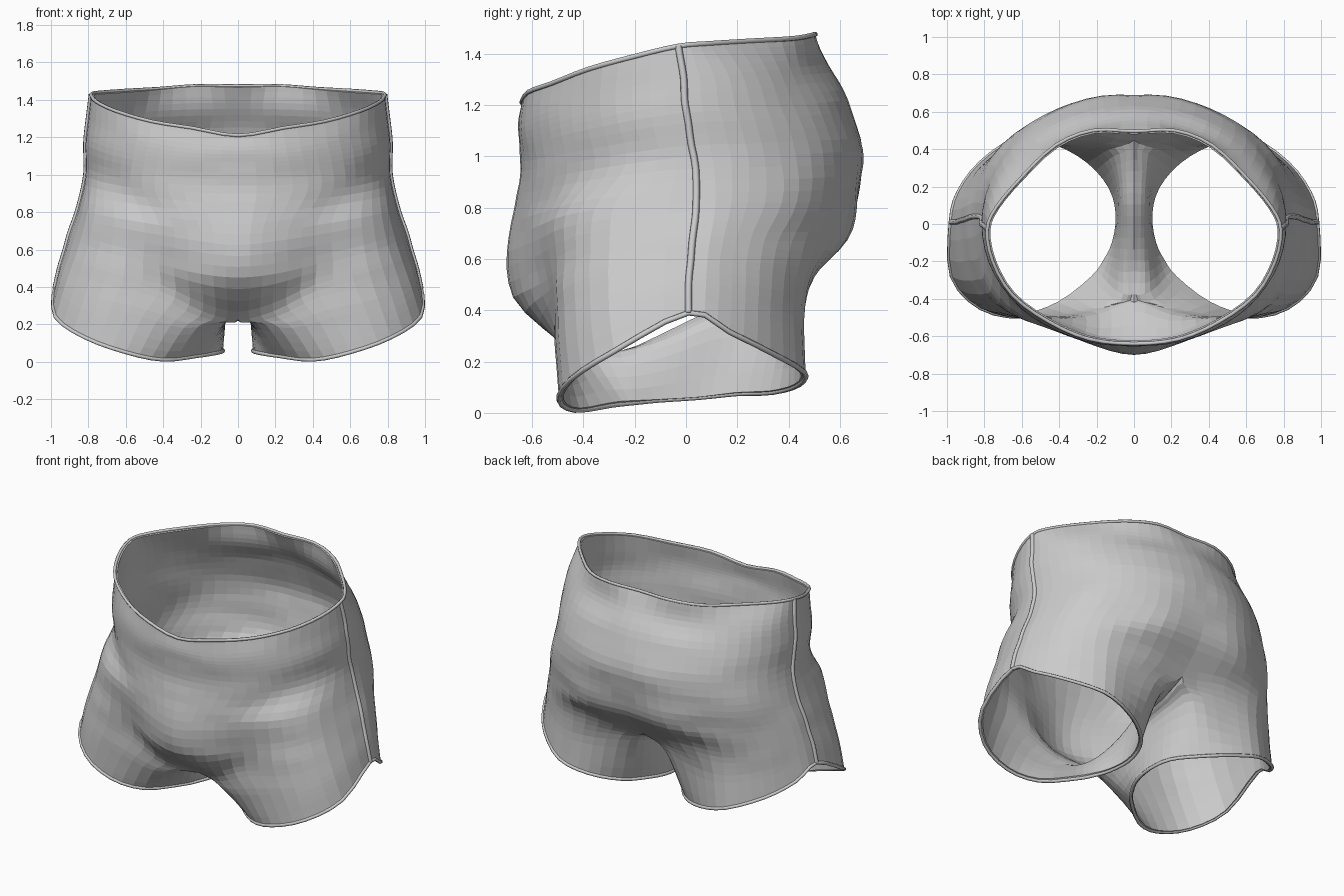
import bpy, bmesh, math
from mathutils import Vector, noise

cube = bpy.data.objects.get("Cube")
if cube:
    bpy.data.objects.remove(cube)

fabric = bpy.data.materials.new("grey fabric")
fabric.use_nodes = True
GREY = (0.6, 0.6, 0.6, 1)
fabric.diffuse_color = GREY
fabric.node_tree.nodes["Principled BSDF"].inputs["Base Color"].default_value = GREY

ACROSS, DOWN = 3, 4          # steps between control points
SPANS = 10                   # outer spans, centre front to centre back


def spline(a, b, c, d, t):
    """Smooth curve from b to c."""
    return 0.5 * (2 * b + (c - a) * t + (2 * a - 5 * b + 4 * c - d) * t * t
                  + (3 * b - a - 3 * c + d) * t ** 3)


def smooth_open(pts, before, after, steps):
    p = [before] + pts + [after]
    out = [spline(*p[i:i + 4], s / steps) for i in range(len(pts) - 1) for s in range(steps)]
    return out + [pts[-1]]


def smooth_closed(pts, steps):
    n = len(pts)
    return [spline(pts[i - 1], pts[i], pts[(i + 1) % n], pts[(i + 2) % n], s / steps)
            for i in range(n) for s in range(steps)]


def flip(v):
    return Vector((-v.x, v.y, v.z))


def smooth_half(pts):
    return smooth_open(pts, flip(pts[1]), flip(pts[-2]), ACROSS)


def body_row(width, front, back, z_front, z_side, z_back, seam_y, fullness, pinch):
    """Half ring round the body, sloping from front to back, full in front and pinched behind."""
    pts = []
    for j in range(SPANS + 1):
        a = math.pi * j / SPANS
        c = math.cos(a)
        depth, z_end, power = (front, z_front, fullness) if c > 0 else (back, z_back, pinch)
        x = width * max(math.sin(a), 0) ** power
        pts.append(Vector((x, depth * abs(c) + seam_y * math.sin(a),
                           z_side + (z_end - z_side) * abs(c) ** 1.3)))
    pts[0].x = pts[-1].x = 0
    return pts


def vectors(rows):
    return [Vector(r) for r in rows]


# Body rings: waist, torso, belly, seat
waist_ring = vectors([
    (0, -.64, 1.21), (.24, -.615, 1.25), (.46, -.52, 1.285), (.65, -.38, 1.34),
    (.755, -.2, 1.39), (.785, -.03, 1.43), (.735, .09, 1.44), (.6, .25, 1.45),
    (.42, .42, 1.46), (.22, .5, 1.475), (0, .495, 1.475)])
torso = [body_row(*r) for r in (
    (.80, -.655, .555, 1.13, 1.31, 1.36, -.01, .97, 1.15),
    (.815, -.65, .63, 1.04, 1.17, 1.22, 0, .92, 1.05),
    (.815, -.65, .69, .90, 1.0, 1.02, .03, .88, 1))]
belly = vectors([
    (0, -.69, .68), (.2, -.65, .7), (.42, -.57, .73), (.66, -.47, .77),
    (.805, -.28, .8), (.855, .04, .82), (.815, .24, .82), (.7, .43, .82),
    (.5, .57, .83), (.26, .66, .84), (0, .67, .84)])
seat = vectors([
    (0, -.675, .45), (.2, -.635, .47), (.42, -.54, .52), (.68, -.475, .58),
    (.845, -.3, .64), (.9, .03, .69), (.86, .2, .68), (.76, .36, .67),
    (.57, .51, .67), (.3, .62, .67), (0, .62, .68)])
body = [waist_ring] + torso + [belly, seat]

# Ring where the legs split, then the seam under the crotch
hip = vectors([(0, -.43, .225), (.19, -.5, .27), (.42, -.515, .38), (.71, -.475, .45),
               (.885, -.3, .52), (.925, .02, .6), (.89, .18, .57), (.785, .34, .55),
               (.59, .465, .53), (.3, .5, .53), (0, .46, .5)])
seam = vectors([(0, .29, .43), (0, .11, .385), (0, -.07, .3), (0, -.25, .225)])

# Leg rings: thigh and hem
thigh = vectors([(.1, -.41, .205), (.29, -.48, .18), (.51, -.51, .24), (.76, -.47, .3),
                 (.93, -.3, .39), (.955, .01, .5), (.91, .18, .45), (.8, .33, .41),
                 (.6, .45, .37), (.37, .45, .37), (.13, .41, .4), (.07, .27, .365),
                 (.055, .1, .33), (.055, -.07, .255), (.07, -.25, .205)])
hem = vectors([(.22, -.29, .03), (.4, -.43, .01), (.6, -.495, .05), (.82, -.45, .13),
               (.975, -.28, .24), (.98, .01, .39), (.94, .17, .315), (.82, .33, .235),
               (.62, .46, .16), (.42, .44, .11), (.24, .34, .08), (.12, .2, .075),
               (.08, .05, .06), (.1, -.1, .05), (.15, -.2, .04)])

# Even out each ring, then join the rings down each column
rows = [smooth_half(r) for r in body]
outer_hip = smooth_half(hip)
arc = smooth_open([hip[-1]] + seam + [hip[0]], hip[-2], hip[1], ACROSS)
hip_row = outer_hip + arc[1:-1]
leg_rows = [smooth_closed(thigh, ACROSS), smooth_closed(hem, ACROSS)]
outer, around = len(outer_hip), len(hip_row)

columns = []
for c in range(around):
    keys = [r[c] for r in rows] if c < outer else []
    keys = keys + [hip_row[c]] + [r[c] for r in leg_rows]
    columns.append(smooth_open(keys, 2 * keys[0] - keys[1], 2 * keys[-1] - keys[-2], DOWN))
hip_level = DOWN * len(body)
levels = len(columns[0])


def point(level, c):
    p = (columns[c][level] if c < outer else columns[c][level - hip_level]).copy()
    if level <= hip_level:
        p.x = 0 if c in (0, outer - 1) or c >= outer else max(p.x, 0)
    # gentle cloth creases, fading at the waist and hem
    fade = math.sin(math.pi * level / (levels - 1))
    p.y += 0.008 * fade * noise.noise(Vector((p.x * 4, p.y * 4, p.z * 9)))
    return p


def finish(obj):
    bpy.context.collection.objects.link(obj)
    obj.data.materials.append(fabric)
    return obj


# Shorts: one half, mirrored and thickened
bm = bmesh.new()
grid = [[bm.verts.new(point(l, c)) for c in range(outer if l < hip_level else around)]
        for l in range(levels)]
for l in range(levels - 1):
    for c in range(outer - 1 if l < hip_level else around):
        n = (c + 1) % len(grid[l])
        bm.faces.new((grid[l][c], grid[l + 1][c], grid[l + 1][n], grid[l][n]))
mesh = bpy.data.meshes.new("shorts")
bm.to_mesh(mesh)
bm.free()
shorts = finish(bpy.data.objects.new("shorts", mesh))
mirror = shorts.modifiers.new("mirror", "MIRROR")
mirror.use_clip = True
mirror.merge_threshold = 0.0005
thick = shorts.modifiers.new("cloth thickness", "SOLIDIFY")
thick.thickness = 0.018
thick.offset = -1


def piping(name, pts, radius, closed):
    """Round trim along a line of points."""
    curve = bpy.data.curves.new(name, "CURVE")
    curve.dimensions = "3D"
    curve.bevel_depth = radius
    curve.bevel_resolution = 1
    curve.use_fill_caps = True
    line = curve.splines.new("POLY")
    line.points.add(len(pts) - 1)
    for target, p in zip(line.points, pts):
        target.co = (*p, 1)
    line.use_cyclic_u = closed
    finish(bpy.data.objects.new(name, curve))


# Waist, hem and side seam trim
waist = [point(0, c) for c in range(outer)]
piping("waist_trim", waist + [flip(p) for p in waist[-2:0:-1]], 0.01, True)
hem_line = [point(levels - 1, c) for c in range(around)]
side_line = [point(l, SPANS // 2 * ACROSS) for l in range(levels)]
for side, place in (("left", lambda p: p), ("right", flip)):
    piping(side + "_hem_trim", [place(p) for p in hem_line], 0.011, True)
    piping(side + "_side_seam", [place(p) for p in side_line], 0.014, False)
